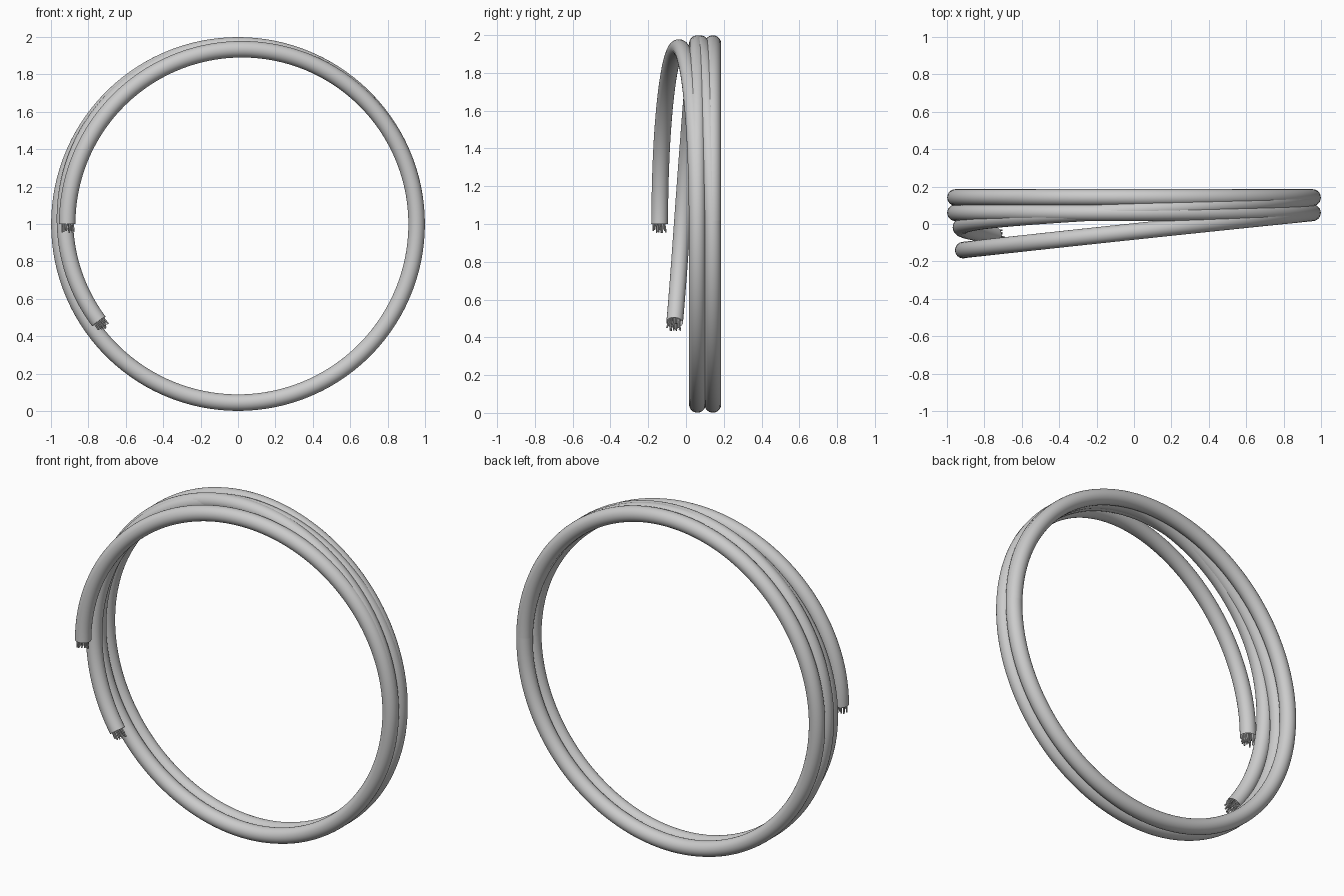
import bpy, bmesh, math, random
from mathutils import Vector

random.seed(4)
old = bpy.data.objects.get("Cube")
if old:
    bpy.data.objects.remove(old, do_unlink=True)

grey = bpy.data.materials.new("plain grey")
grey.use_nodes = True
grey.diffuse_color = (0.6, 0.6, 0.6, 1)
grey.node_tree.nodes["Principled BSDF"].inputs["Base Color"].default_value = (0.6, 0.6, 0.6, 1)

TUBE = 0.044
SIDES = 24
CENTRE = Vector((0, 0, 1))


def finish(bm, name):
    bmesh.ops.recalc_face_normals(bm, faces=bm.faces)
    mesh = bpy.data.meshes.new(name)
    bm.to_mesh(mesh)
    bm.free()
    obj = bpy.data.objects.new(name, mesh)
    bpy.context.collection.objects.link(obj)
    mesh.materials.append(grey)
    bpy.ops.object.select_all(action='DESELECT')
    obj.select_set(True)
    bpy.context.view_layer.objects.active = obj
    bpy.ops.object.shade_smooth_by_angle(angle=math.radians(40))
    return obj


def sample(keys, angle):
    """Radius and depth at an angle, keys run from high to low angle."""
    for (a0, r0, y0), (a1, r1, y1) in zip(keys, keys[1:]):
        if angle >= a1:
            t = (a0 - angle) / (a0 - a1)
            return r0 + (r1 - r0) * t, y0 + (y1 - y0) * t
    return keys[-1][1:]


def point(angle, radius, y):
    a = math.radians(angle)
    return CENTRE + Vector((radius * math.cos(a), y, radius * math.sin(a)))


def sweep(bm, path, radius, sides, cap_ends=()):
    """Round tube along a path, framed by the depth axis."""
    rings = []
    for i, p in enumerate(path):
        tangent = (path[min(i + 1, len(path) - 1)] - path[max(i - 1, 0)]).normalized()
        side = tangent.cross(Vector((0, 1, 0))).normalized()
        up = side.cross(tangent)
        turn = [2 * math.pi * k / sides for k in range(sides)]
        rings.append([bm.verts.new(p + radius * (side * math.cos(t) + up * math.sin(t)))
                      for t in turn])
    for a, b in zip(rings, rings[1:]):
        for k in range(sides):
            n = (k + 1) % sides
            bm.faces.new((a[k], a[n], b[n], b[k]))
    for end in cap_ends:
        bm.faces.new(rings[end])


def cable(name, keys):
    # Sheath: loose tail that settles into a full turn
    start = keys[0][0]
    angles = [start - 2 * i for i in range(int((start + 360) / 2) + 1)]
    values = [sample(keys, a) for a in angles]
    for _ in range(12):
        inner = [tuple((p + 2 * q + r) / 4 for p, q, r in zip(*trio))
                 for trio in zip(values, values[1:], values[2:])]
        values = [values[0]] + inner + [values[-1]]
    path = [point(a, *v) for a, v in zip(angles, values)]
    bm = bmesh.new()
    sweep(bm, path, TUBE, SIDES)
    # Recessed plug inside the cut end
    sweep(bm, path[1:3], TUBE * 0.97, SIDES, (0, -1))
    finish(bm, name + "_sheath")

    # Bare strands poking out of the cut end
    bm = bmesh.new()
    out = (path[0] - path[1]).normalized()
    side = out.cross(Vector((0, 1, 0))).normalized()
    depth = side.cross(out)
    for i in range(16):
        t, r = i * 2.4, 0.034 * math.sqrt((i + 0.5) / 16)
        offset = side * math.cos(t) * r + depth * math.sin(t) * r
        length = random.uniform(0.025, 0.05)
        base = path[0] + offset
        tip = base + out * length + offset * random.uniform(0, 0.3)
        sweep(bm, [base - out * 0.04, base, tip], 0.0045, 6, (0, -1))
    finish(bm, name + "_strands")


# Keys: angle, coil radius, depth
front_keys = [(180 - 15 * i,
               0.934 - 0.021 * math.cos(math.radians(15 * i)),
               -0.04 - 0.1 * math.cos(math.radians(15 * i))) for i in range(13)]
front_keys.append((-360, 0.955, 0.06))
cable("front_cable", front_keys)

back_keys = [(215, 0.908, -0.06), (180, 0.925, -0.02), (150, 0.94, 0.015),
             (90, 0.955, 0.075), (60, 0.955, 0.1), (0, 0.955, 0.142), (-360, 0.955, 0.142)]
cable("back_cable", back_keys)
